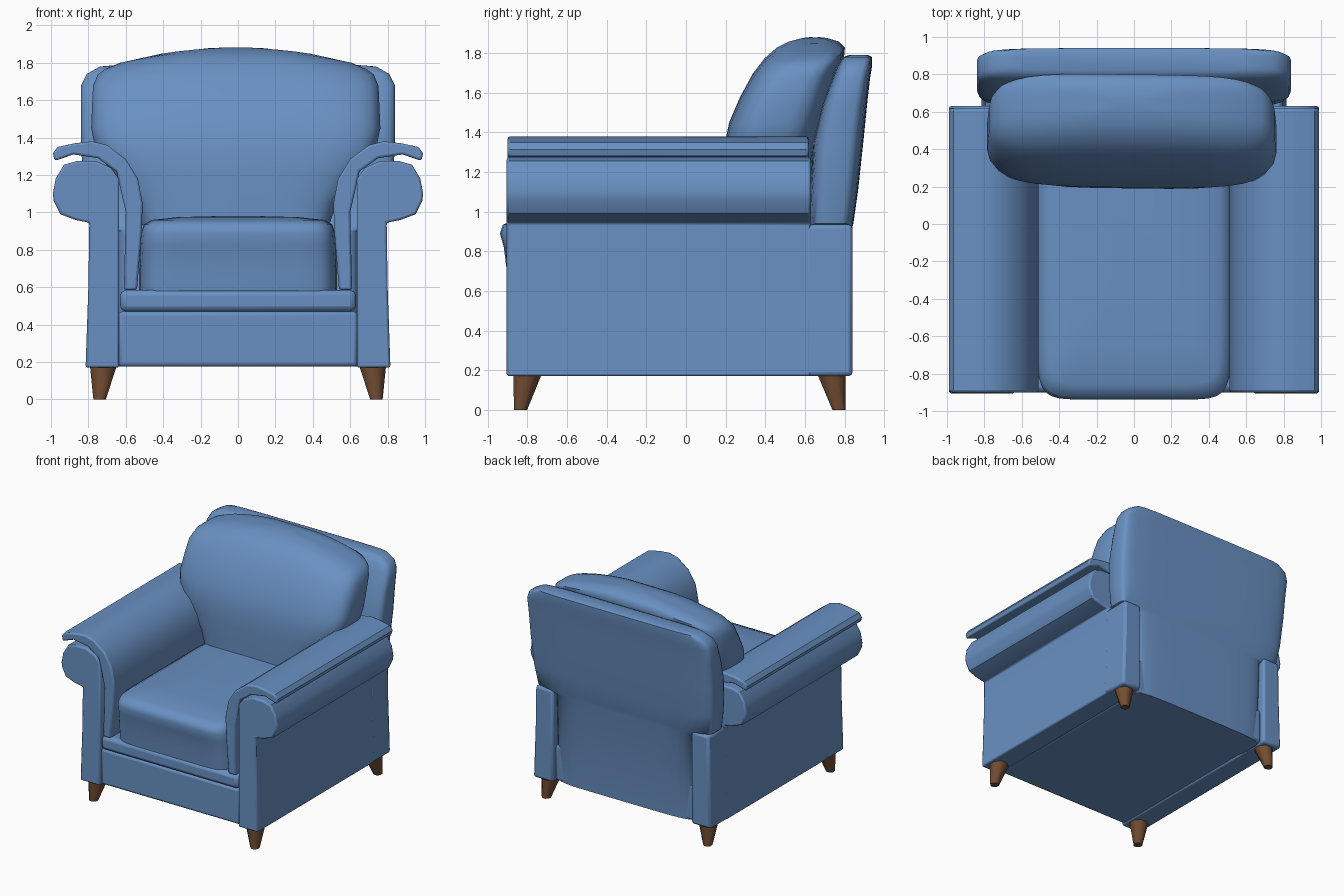
import bpy, bmesh, math

if "Cube" in bpy.data.objects:
    bpy.data.objects.remove(bpy.data.objects["Cube"])


def material(name, rgb):
    m = bpy.data.materials.new(name)
    m.diffuse_color = (*rgb, 1)
    m.use_nodes = True
    m.node_tree.nodes["Principled BSDF"].inputs["Base Color"].default_value = m.diffuse_color
    return m


BLUE = material("blue upholstery", (0.14, 0.28, 0.54))
WOOD = material("brown wood", (0.17, 0.075, 0.033))


def finish(name, bm, mat, bevel=0, mirror=False, angle=40):
    bmesh.ops.recalc_face_normals(bm, faces=bm.faces)
    me = bpy.data.meshes.new(name)
    bm.to_mesh(me)
    bm.free()
    ob = bpy.data.objects.new(name, me)
    bpy.context.collection.objects.link(ob)
    me.materials.append(mat)
    if bevel:
        b = ob.modifiers.new("bevel", 'BEVEL')
        b.width, b.segments = bevel, 2
        b.limit_method, b.angle_limit = 'ANGLE', math.radians(50)
    if mirror:
        ob.modifiers.new("mirror", 'MIRROR').use_clip = False
    bpy.ops.object.select_all(action='DESELECT')
    bpy.context.view_layer.objects.active = ob
    ob.select_set(True)
    bpy.ops.object.shade_smooth_by_angle(angle=math.radians(angle))
    return ob


def extrude(name, profile, y0, y1, bevel=0, mirror=True):
    """Extrude an (x, z) profile along y."""
    bm = bmesh.new()
    f = bm.faces.new([bm.verts.new((x, y0, z)) for x, z in profile])
    r = bmesh.ops.extrude_face_region(bm, geom=[f])
    verts = [v for v in r["geom"] if isinstance(v, bmesh.types.BMVert)]
    bmesh.ops.translate(bm, verts=verts, vec=(0, y1 - y0, 0))
    return finish(name, bm, BLUE, bevel, mirror)


def loft(name, levels, power, n=32, x_off=0, yaw=0):
    """Stack rounded rings given as (z, half width, front y, back y, crown)."""
    bm = bmesh.new()
    rings = []
    for z, w, yf, yb, crown in levels:
        ring = []
        for i in range(n):
            a = 2 * math.pi * (i + 0.5) / n
            c, s = math.cos(a), math.sin(a)
            x = w * math.copysign(abs(c) ** (2 / power), c)
            y = (yf + yb) / 2 + (yb - yf) / 2 * math.copysign(abs(s) ** (2 / power), s)
            ring.append(bm.verts.new((x + x_off, y - yaw * x, z - crown * x * x)))
        rings.append(ring)
    for a, b in zip(rings, rings[1:]):
        for i in range(n):
            j = (i + 1) % n
            bm.faces.new((a[i], a[j], b[j], b[i]))
    bm.faces.new(rings[0])
    bm.faces.new(rings[-1])
    return finish(name, bm, BLUE, angle=55)


def rect(x0, x1, z0, z1):
    return [(x0, z0), (x1, z0), (x1, z1), (x0, z1)]


# Arms: slim panel topped by an outward roll
extrude("arm", [(.635, .17), (.815, .17), (.80, .6), (.795, .945), (.87, .96),
                (.95, .99), (.985, 1.06), (.99, 1.1), (.975, 1.18), (.93, 1.255),
                (.86, 1.275), (.76, 1.275), (.68, 1.24), (.635, 1.18)],
        -.905, .63, .012)

# Rear ends of the side panels
extrude("arm_rear_panel", [(.635, .17), (.815, .17), (.80, .6), (.795, .935), (.635, .935)],
        .60, .84, .02)

# Padding draped over the arms and down their inner sides
extrude("arm_pad", [(.98, 1.275), (.99, 1.315), (.965, 1.35), (.87, 1.37), (.78, 1.38),
                    (.70, 1.36), (.60, 1.285), (.535, 1.18), (.51, 1.05), (.515, .9),
                    (.54, .585), (.61, .585), (.60, 1.0), (.65, 1.22), (.75, 1.29),
                    (.88, 1.31)], -.9, .62, .012)

# Base with front rail
extrude("base", rect(-.64, .64, .175, .47), -.885, .80, .02, False)
extrude("front_rail", rect(-.63, .63, .47, .585), -.9, .6, .03, False)

# Seat cushion
loft("seat_cushion", [(.58, .53, -.895, .45, 0), (.70, .53, -.905, .45, 0),
                      (.82, .525, -.92, .45, 0), (.89, .52, -.94, .45, 0),
                      (.935, .505, -.925, .45, 0), (.96, .46, -.86, .44, 0),
                      (.975, .32, -.66, .35, 0), (.98, .12, -.35, .2, 0)], 9)

# Outer back: narrow between the panels, wide above the arms
loft("back_frame", [(.175, .64, .5, .815, 0), (.90, .64, .58, .835, 0),
                    (.94, .80, .62, .845, 0), (1.1, .825, .625, .868, 0),
                    (1.35, .84, .64, .895, 0), (1.55, .84, .69, .915, 0),
                    (1.68, .84, .74, .93, 0), (1.74, .81, .765, .94, 0),
                    (1.78, .74, .79, .94, 0), (1.79, .62, .82, .92, 0)], 6)

# Back cushion, leaning and crowned
loft("back_cushion", [(.93, .50, .19, .58, 0), (1.05, .54, .19, .62, 0),
                      (1.2, .65, .19, .64, 0), (1.33, .75, .195, .66, 0),
                      (1.45, .775, .22, .70, 0), (1.58, .77, .275, .74, .02),
                      (1.70, .765, .34, .77, .04), (1.78, .74, .40, .795, .08),
                      (1.835, .70, .46, .80, .14), (1.865, .62, .52, .77, .17),
                      (1.88, .40, .59, .71, .2), (1.882, .15, .63, .67, .2)],
     4, x_off=-.012, yaw=.012)

# Tapered legs, splayed so the outer corner stays upright
for name, side in (("front_leg", -1), ("rear_leg", 1)):
    bm = bmesh.new()
    n = 8
    top, foot = [], []
    cy_top, cy_foot = (-.80, -.835) if side < 0 else (.735, .772)
    for i in range(n):
        a = 2 * math.pi * (i + .5) / n
        c, s = math.cos(a), math.sin(a)
        top.append(bm.verts.new((.72 + .077 * c, cy_top + .077 * s, .178)))
        foot.append(bm.verts.new((.74 + .036 * c, cy_foot + .036 * s, 0)))
    for i in range(n):
        j = (i + 1) % n
        bm.faces.new((top[i], top[j], foot[j], foot[i]))
    bm.faces.new(top)
    bm.faces.new(foot)
    finish(name, bm, WOOD, mirror=True, angle=50)
